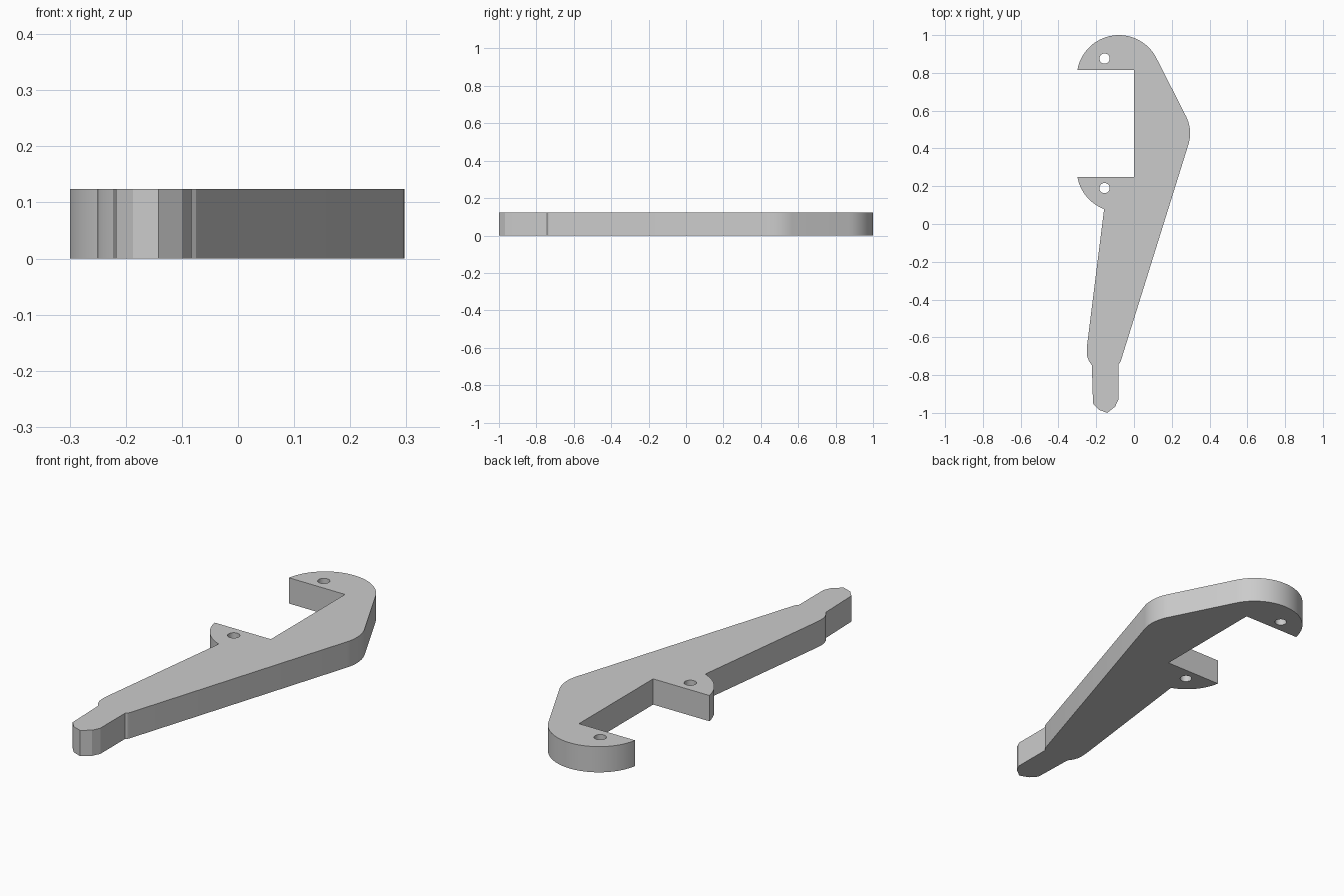
import bpy, bmesh
from math import cos, sin, radians

cube = bpy.data.objects.get("Cube")
if cube:
    bpy.data.objects.remove(cube)

THICK = 0.124
JAW_R = 0.223

grey = bpy.data.materials.new("light grey")
grey.use_nodes = True
grey.diffuse_color = (0.6, 0.6, 0.6, 1)
grey.node_tree.nodes["Principled BSDF"].inputs["Base Color"].default_value = (0.6, 0.6, 0.6, 1)


def arc(cx, cy, r, start, end, steps):
    """Points on a circle from start to end, in degrees."""
    angles = [radians(start + (end - start) * i / steps) for i in range(steps + 1)]
    return [(cx + r * cos(a), cy + r * sin(a)) for a in angles]


# Outline, clockwise from the upper jaw tip
outline = arc(-0.08, 0.777, JAW_R, 170, 26, 32)          # upper jaw
outline += arc(0.097, 0.48, 0.2, 26, -17.4, 12)          # rounded elbow
outline += [(-0.069, -0.722), (-0.075, -0.735), (-0.083, -0.742)]
outline += [(-0.083, -0.93), (-0.1, -0.967), (-0.142, -1.0),
            (-0.187, -0.983), (-0.217, -0.95)]           # tang
outline += [(-0.223, -0.748), (-0.239, -0.724), (-0.248, -0.7),
            (-0.25, -0.675), (-0.248, -0.64)]            # shoulder
outline += arc(-0.08, 0.288, JAW_R, 249.5, 189.8, 14)    # lower jaw
outline += [(0, 0.25), (0, 0.815)]                       # square mouth

# Extruded lever body
bm = bmesh.new()
face = bm.faces.new([bm.verts.new((x, y, 0)) for x, y in outline])
ret = bmesh.ops.extrude_face_region(bm, geom=[face])
top = [v for v in ret["geom"] if isinstance(v, bmesh.types.BMVert)]
bmesh.ops.translate(bm, verts=top, vec=(0, 0, THICK))
bmesh.ops.recalc_face_normals(bm, faces=bm.faces[:])
mesh = bpy.data.meshes.new("lever_body")
bm.to_mesh(mesh)
bm.free()
mesh.materials.append(grey)
body = bpy.data.objects.new("lever_body", mesh)
bpy.context.collection.objects.link(body)

# Pin hole through each jaw
for y in (0.876, 0.19):
    bpy.ops.mesh.primitive_cylinder_add(vertices=32, radius=0.027, depth=THICK * 3,
                                        location=(-0.156, y, THICK / 2))
    cutter = bpy.context.object
    cutter.name = "pin_hole_cutter"
    cutter.hide_render = True
    cutter.data.materials.append(grey)
    mod = body.modifiers.new("pin_hole", "BOOLEAN")
    mod.operation = "DIFFERENCE"
    mod.solver = "EXACT"
    mod.object = cutter
    bpy.context.view_layer.objects.active = body
    bpy.ops.object.modifier_apply(modifier=mod.name)
    bpy.data.objects.remove(cutter)

# Smooth arcs, crisp edges
bpy.ops.object.select_all(action="DESELECT")
body.select_set(True)
bpy.context.view_layer.objects.active = body
bpy.ops.object.shade_smooth_by_angle(angle=radians(15))
